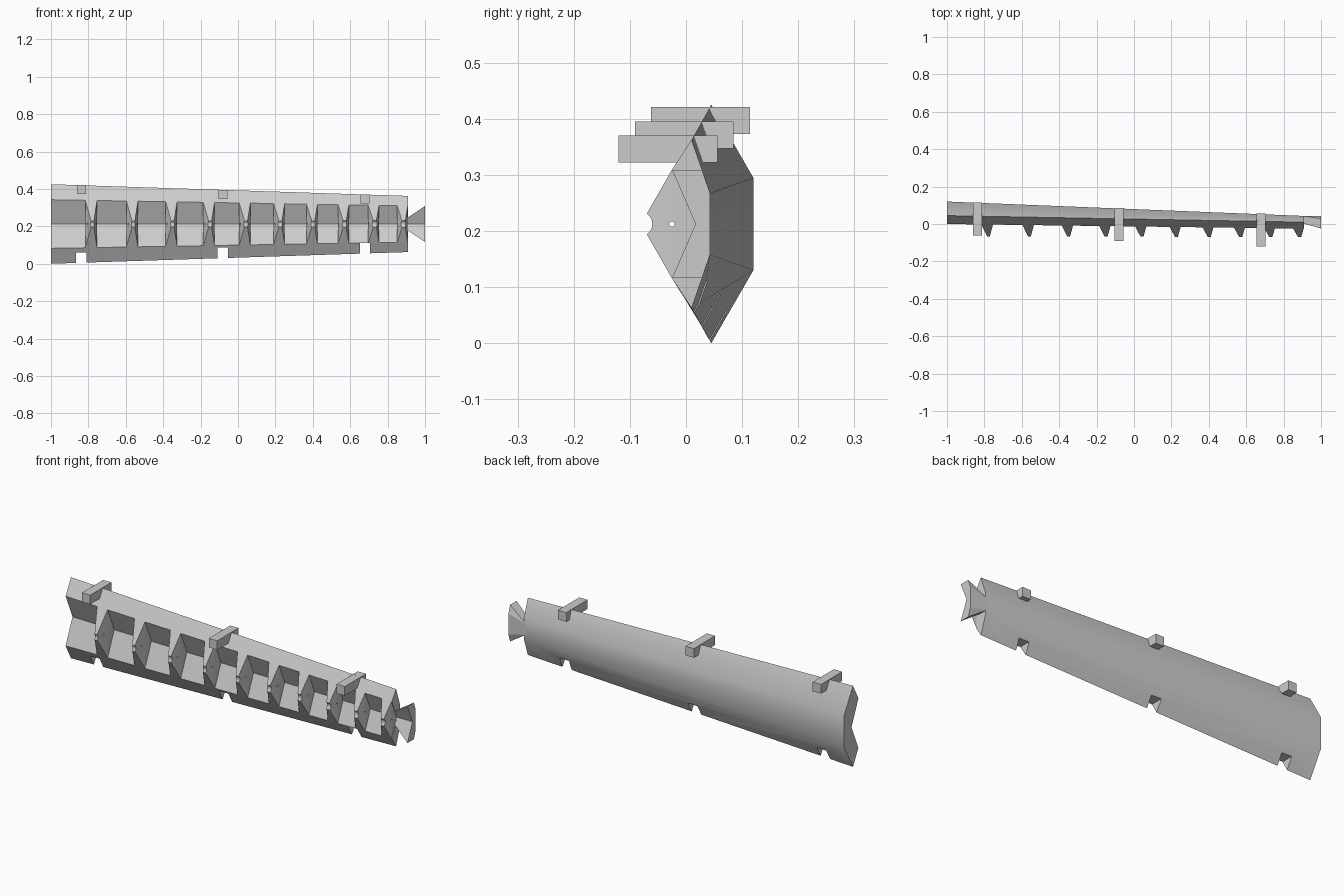
import bpy, bmesh, math
from mathutils import Vector

cube = bpy.data.objects.get("Cube")
if cube:
    bpy.data.objects.remove(cube, do_unlink=True)

MID = 0.2125            # height of the beam's axis
NARROW = 0.91           # x of the narrow end

grey = bpy.data.materials.new("plain_grey")
grey.use_nodes = True
colour = (0.6, 0.6, 0.6, 1)
grey.diffuse_color = colour
grey.node_tree.nodes["Principled BSDF"].inputs["Base Color"].default_value = colour


def make(name, verts, faces):
    """Mesh object with consistent outward normals."""
    bm = bmesh.new()
    vs = [bm.verts.new(v) for v in verts]
    for f in faces:
        bm.faces.new([vs[i] for i in f])
    bmesh.ops.recalc_face_normals(bm, faces=bm.faces)
    mesh = bpy.data.meshes.new(name)
    bm.to_mesh(mesh)
    bm.free()
    mesh.materials.append(grey)
    ob = bpy.data.objects.new(name, mesh)
    bpy.context.collection.objects.link(ob)
    return ob


def box(name, x0, x1, y0, y1, z0, z1):
    verts = [(x, y, z) for x in (x0, x1) for y in (y0, y1) for z in (z0, z1)]
    return make(name, verts, [(0, 1, 3, 2), (4, 6, 7, 5), (0, 4, 5, 1),
                              (2, 3, 7, 6), (0, 2, 6, 4), (1, 5, 7, 3)])


def loft(name, a, b):
    n = len(a)
    sides = [(i, (i + 1) % n, (i + 1) % n + n, i + n) for i in range(n)]
    return make(name, a + b, sides + [tuple(range(n)), tuple(range(n, 2 * n))])


def rod(name, y, radius, sides):
    """Cutter along x, through every rib."""
    ring = [(y + radius * math.cos(i * math.tau / sides),
             MID + radius * math.sin(i * math.tau / sides)) for i in range(sides)]
    return loft(name, [(-0.95, *p) for p in ring], [(1.1, *p) for p in ring])


def cut(ob, cutter):
    mod = ob.modifiers.new("cut", 'BOOLEAN')
    mod.operation = 'DIFFERENCE'
    mod.solver = 'EXACT'
    mod.object = cutter
    cutter.hide_render = True
    cutter.hide_set(True)


def taper(x, wide, narrow):
    t = min((x + 1) / (NARROW + 1), 1)
    return wide + (narrow - wide) * t


# Tapered section: (y, height above axis) of the key points
def apex(x): return taper(x, 0.045, 0.01), taper(x, 0.2125, 0.15)
def lip(x): return taper(x, 0.0, -0.025), taper(x, 0.13, 0.097)
def back(x): return taper(x, 0.12, 0.043), taper(x, 0.0825, 0.055)
def groove(x): return taper(x, 0.057, 0.017)


def section(x, half):
    """Mirror the upper half of the section below the axis."""
    pts = [(groove(x), 0)] + half + [(y, -h) for y, h in reversed(half)]
    return [(x, y, MID + h) for y, h in pts]


# Main beam
beam = loft("beam", *[section(x, [lip(x), apex(x), back(x)]) for x in (-1, NARROW)])


# Flared dovetail connector at the narrow end
def flare(x, h):
    (ly, lh), (ay, ah), (by, bh) = lip(x), apex(x), back(x)
    front = groove(x) + (ly - groove(x)) * h / lh
    rear = by if h < bh else by + (ay - by) * (h - bh) / (ah - bh)
    return section(x, [(front, h), (rear, h), (by, min(h, bh) * 0.98)])


loft("end_connector", flare(0.9, 0.03), flare(1.0, 0.096))

# Hanging pegs on top and matching notches underneath
for i, x in enumerate((-0.838, -0.081, 0.679)):
    y0, y1 = -0.062 - 0.029 * i, 0.114 - 0.029 * i
    top = 0.421 - 0.0255 * i
    box(f"peg_{i + 1}", x - 0.024, x + 0.024, y0, y1, top - 0.048, top)
    notch = box(f"notch_cutter_{i + 1}", x - 0.028, x + 0.028, -0.3, 0.3,
                -0.1, 0.061 + 0.025 * i)
    cut(beam, notch)

# Wedge ribs along the front, closer together towards the narrow end
tip_cutter = rod("rib_tip_cutter", -0.082, 0.022, 24)
hole_cutter = rod("rib_hole_cutter", -0.025, 0.005, 12)
x, step = -0.785, 0.219
for i in range(10):
    w = 0.031 - 0.0003 * i
    ly, lh = lip(x)
    tip = ly - 0.57 * lh
    verts = []
    for s in (-1, 1):
        e = x + s * w
        ey, eh = lip(e)
        verts += [(e, ey, MID + eh), (x + 0.008 + s * 0.004, tip, MID),
                  (e, ey, MID - eh), (e, groove(e) + 0.01, MID)]
    faces = [(0, 1, 2), (0, 2, 3), (4, 5, 6), (4, 6, 7)]
    faces += [(a, (a + 1) % 4, (a + 1) % 4 + 4, a + 4) for a in range(4)]
    rib = make(f"rib_{i + 1}", verts, faces)
    cut(rib, tip_cutter)
    cut(rib, hole_cutter)
    x += step
    step *= 0.957

# Soften the shallow back edges of the beam, keep the others sharp
bpy.ops.object.select_all(action='DESELECT')
beam.select_set(True)
bpy.context.view_layer.objects.active = beam
bpy.ops.object.shade_smooth_by_angle(angle=math.radians(40))
